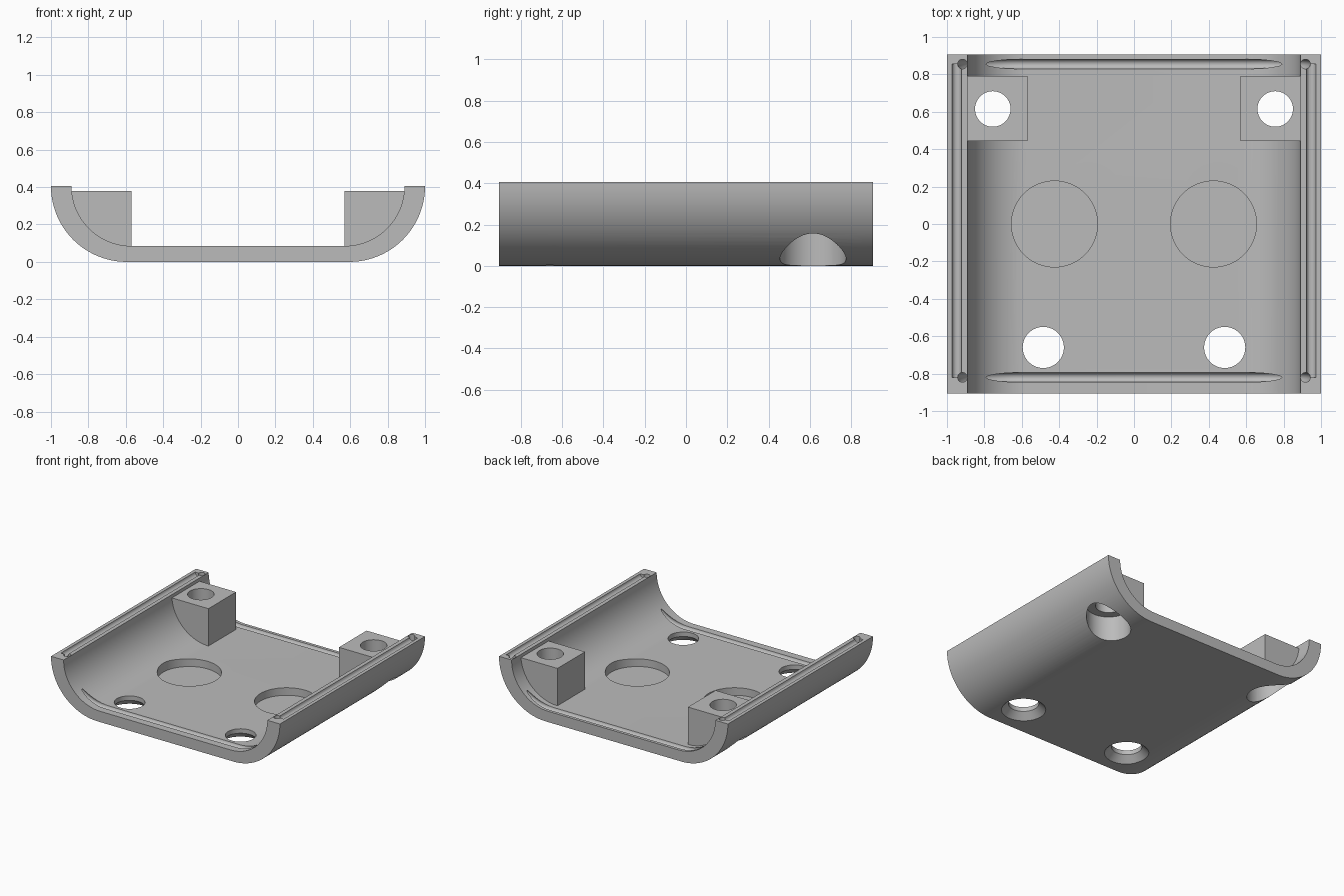
import bpy, bmesh
from math import sin, cos, pi, radians
from mathutils import Vector

cube = bpy.data.objects.get("Cube")
if cube:
    bpy.data.objects.remove(cube, do_unlink=True)

TOP = 0.405      # rim height
DEPTH = 0.905    # half length along y

grey = bpy.data.materials.new("plain_grey")
grey.use_nodes = True
grey.diffuse_color = (0.5, 0.5, 0.5, 1)
grey.node_tree.nodes["Principled BSDF"].inputs["Base Color"].default_value = (0.5, 0.5, 0.5, 1)


def finish(name, bm):
    bmesh.ops.recalc_face_normals(bm, faces=bm.faces[:])
    mesh = bpy.data.meshes.new(name)
    bm.to_mesh(mesh)
    bm.free()
    mesh.materials.append(grey)
    obj = bpy.data.objects.new(name, mesh)
    bpy.context.collection.objects.link(obj)
    return obj


def arc(cx, cz, r, steps=24):
    """Quarter arc from the floor up to the wall."""
    return [(cx + r * sin(i * pi / 2 / steps), cz - r * cos(i * pi / 2 / steps))
            for i in range(steps + 1)]


def mirrored(points):
    return [(-x, z) for x, z in reversed(points)]


def extrude(name, profile, y0, y1):
    bm = bmesh.new()
    face = bm.faces.new([bm.verts.new((x, y0, z)) for x, z in profile])
    new = bmesh.ops.extrude_face_region(bm, geom=[face])["geom"]
    bmesh.ops.translate(bm, vec=(0, y1 - y0, 0),
                        verts=[v for v in new if isinstance(v, bmesh.types.BMVert)])
    return finish(name, bm)


def lathe_cutter(x, y, z0, z1, r0, r1=None):
    bm = bmesh.new()
    bmesh.ops.create_cone(bm, cap_ends=True, segments=64, radius1=r0,
                          radius2=r0 if r1 is None else r1, depth=z1 - z0)
    bmesh.ops.translate(bm, vec=(x, y, (z0 + z1) / 2), verts=bm.verts[:])
    return finish("cutter", bm)


def tube(path, r, sides=16):
    """Round bar swept along a list of points."""
    bm = bmesh.new()
    path = [Vector(p) for p in path]
    rings = []
    for i, p in enumerate(path):
        t = (path[min(i + 1, len(path) - 1)] - path[max(i - 1, 0)]).normalized()
        side = Vector((1, 0, 0)) if abs(t.y) > 0.5 else Vector((0, 1, 0))
        up = t.cross(side)
        rings.append([bm.verts.new(p + r * (cos(a) * side + sin(a) * up))
                      for a in (2 * pi * k / sides for k in range(sides))])
    for a, b in zip(rings, rings[1:]):
        for k in range(sides):
            n = (k + 1) % sides
            bm.faces.new((a[k], a[n], b[n], b[k]))
    bm.faces.new(rings[0])
    bm.faces.new(rings[-1])
    return finish("cutter", bm)


def combine(target, other, operation):
    mod = target.modifiers.new("bool", 'BOOLEAN')
    mod.object, mod.operation, mod.solver = other, operation, 'EXACT'
    graph = bpy.context.evaluated_depsgraph_get()
    mesh = bpy.data.meshes.new_from_object(target.evaluated_get(graph))
    target.modifiers.clear()
    target.data = mesh
    bpy.data.objects.remove(other, do_unlink=True)


# Curved tray shell
outer = arc(0.595, TOP, 0.405)
inner = arc(0.57, TOP, 0.32)
shell = extrude("tray_shell", mirrored(outer) + outer + inner[::-1] + mirrored(inner)[::-1],
                -DEPTH, DEPTH)

# Screw bosses at the back corners
for s in (-1, 1):
    boss = [(0.57, 0.38)] + arc(0.57, 0.38, 0.34)
    combine(shell, extrude("boss", [(s * x, z) for x, z in boss], 0.445, 0.79), 'UNION')

for s in (-1, 1):
    cutters = [
        # boss screw hole and its counterbore from below
        lathe_cutter(s * 0.755, 0.615, -0.1, 0.6, 0.095),
        lathe_cutter(s * 0.755, 0.615, -0.1, 0.2, 0.16),
        # front hole with countersink
        lathe_cutter(s * 0.485, -0.66, -0.1, 0.2, 0.11),
        lathe_cutter(s * 0.485, -0.66, -0.05, 0.05, 0.21, 0.11),
        # shallow round pocket in the floor
        lathe_cutter(s * 0.425, 0, 0.025, 0.2, 0.23),
        # sealing groove on the rim
        tube([(s * 0.947, -0.82, TOP), (s * 0.947, 0.855, TOP)], 0.026),
    ]
    for c in cutters:
        combine(shell, c, 'DIFFERENCE')

# Sealing grooves across the inside at both ends
half = arc(0.62, 0.384, 0.297, 16) + [(0.917, 0.45)]
for y in (-0.82, 0.855):
    combine(shell, tube([(x, y, z) for x, z in mirrored(half) + half], 0.026), 'DIFFERENCE')

# Smooth curves, sharp edges
bpy.ops.object.select_all(action='DESELECT')
shell.select_set(True)
bpy.context.view_layer.objects.active = shell
bpy.ops.object.shade_smooth_by_angle(angle=radians(30))
